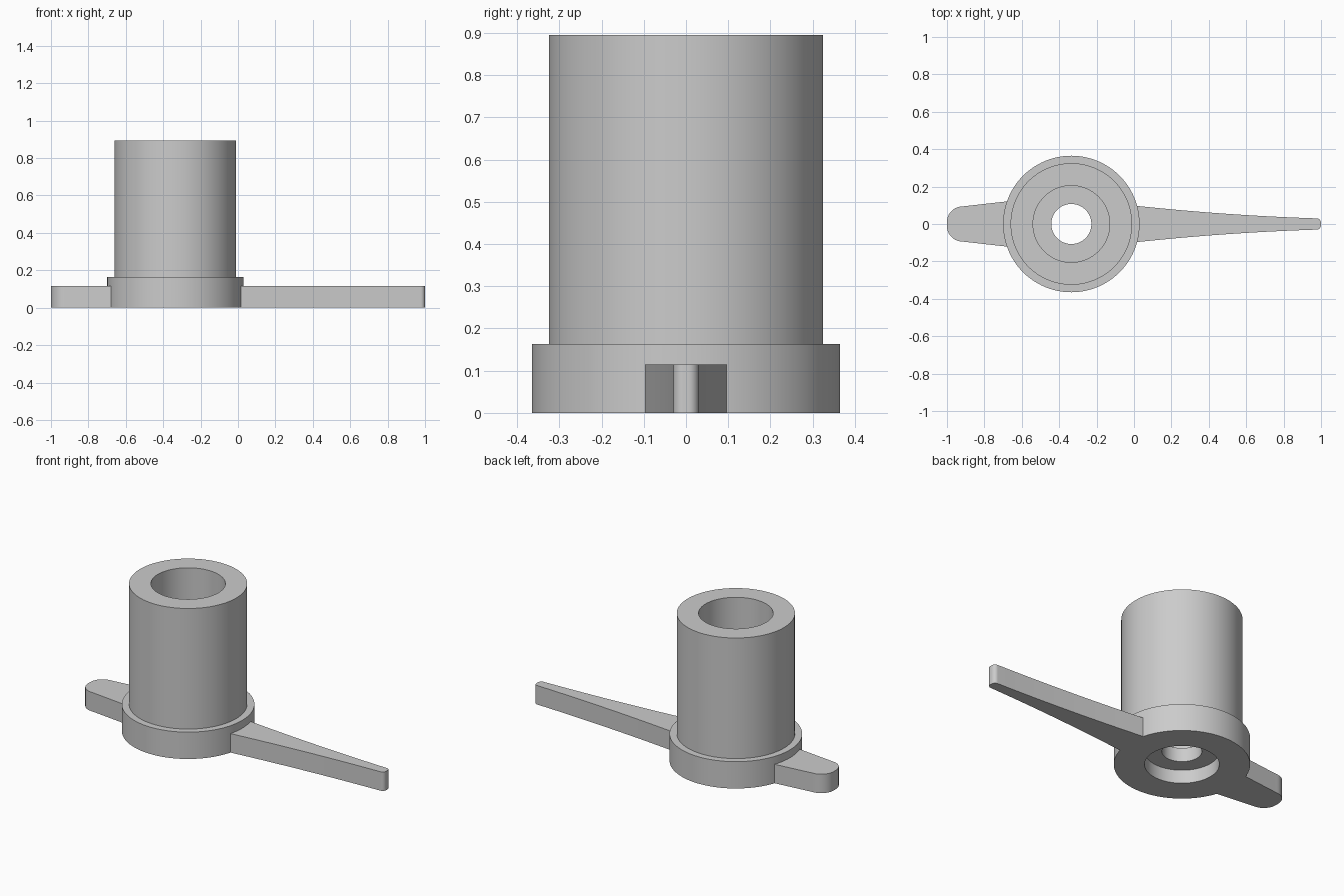
import bpy, bmesh, math
from mathutils import Vector

cube = bpy.data.objects.get("Cube")
if cube:
    bpy.data.objects.remove(cube, do_unlink=True)

HUB_X, FLANGE_R, ARM_H = -0.335, 0.365, 0.115

grey = bpy.data.materials.new("plain grey")
grey.use_nodes = True
grey.diffuse_color = (0.6, 0.6, 0.6, 1)
grey.node_tree.nodes["Principled BSDF"].inputs["Base Color"].default_value = grey.diffuse_color


def finish(bm, name):
    bmesh.ops.recalc_face_normals(bm, faces=bm.faces)
    mesh = bpy.data.meshes.new(name)
    bm.to_mesh(mesh)
    bm.free()
    mesh.materials.append(grey)
    obj = bpy.data.objects.new(name, mesh)
    bpy.context.collection.objects.link(obj)
    bpy.ops.object.select_all(action='DESELECT')
    obj.select_set(True)
    bpy.context.view_layer.objects.active = obj
    bpy.ops.object.shade_smooth_by_angle(angle=math.radians(30))
    return obj


# Hub: flange, tube, stepped bore and bottom recess, turned from one section
def build_hub():
    section = [(0.2, 0), (FLANGE_R, 0), (FLANGE_R, 0.163), (0.325, 0.163),
               (0.325, 0.895), (0.205, 0.895), (0.205, 0.163),
               (0.107, 0.163), (0.107, 0.08), (0.2, 0.08)]
    bm = bmesh.new()
    verts = [bm.verts.new((HUB_X + r, 0, z)) for r, z in section]
    edges = [bm.edges.new((v, verts[i - 1])) for i, v in enumerate(verts)]
    bmesh.ops.spin(bm, geom=verts + edges, cent=(HUB_X, 0, 0), axis=(0, 0, 1),
                   angle=math.tau, steps=96, use_duplicate=False)
    bmesh.ops.remove_doubles(bm, verts=bm.verts, dist=1e-4)
    return finish(bm, "hub")


# Arm: mirrored outline from the flange wall to a rounded tip, extruded upward
def build_arm(name, side, root_half, tip_x, tip_half, fillet, sag):
    root_a = math.asin(root_half / FLANGE_R)
    root_r = FLANGE_R - 0.002
    half = [(HUB_X + side * root_r * math.cos(root_a * t / 6),
             root_r * math.sin(root_a * t / 6)) for t in range(7)]
    start, end = half[-1][0], tip_x - side * fillet
    for i in range(1, 16):
        t = i / 16
        half.append((start + (end - start) * t,
                     root_half + (tip_half - root_half) * t - sag * 4 * t * (1 - t)))
    for i in range(11):
        a = math.pi / 2 * (1 - i / 10)
        half.append((end + side * fillet * math.cos(a),
                     tip_half - fillet + fillet * math.sin(a)))
    outline = half + [(x, -y) for x, y in reversed(half[1:])]
    bm = bmesh.new()
    base = bm.faces.new([bm.verts.new((x, y, 0)) for x, y in outline])
    top = bmesh.ops.extrude_face_region(bm, geom=[base], use_keep_orig=True)
    moved = [g for g in top["geom"] if isinstance(g, bmesh.types.BMVert)]
    bmesh.ops.translate(bm, verts=moved, vec=Vector((0, 0, ARM_H)))
    return finish(bm, name)


build_hub()
build_arm("long_arm", 1, 0.097, 1.0, 0.03, 0.024, 0.009)
build_arm("short_arm", -1, 0.121, -1.0, 0.094, 0.083, 0.0)
